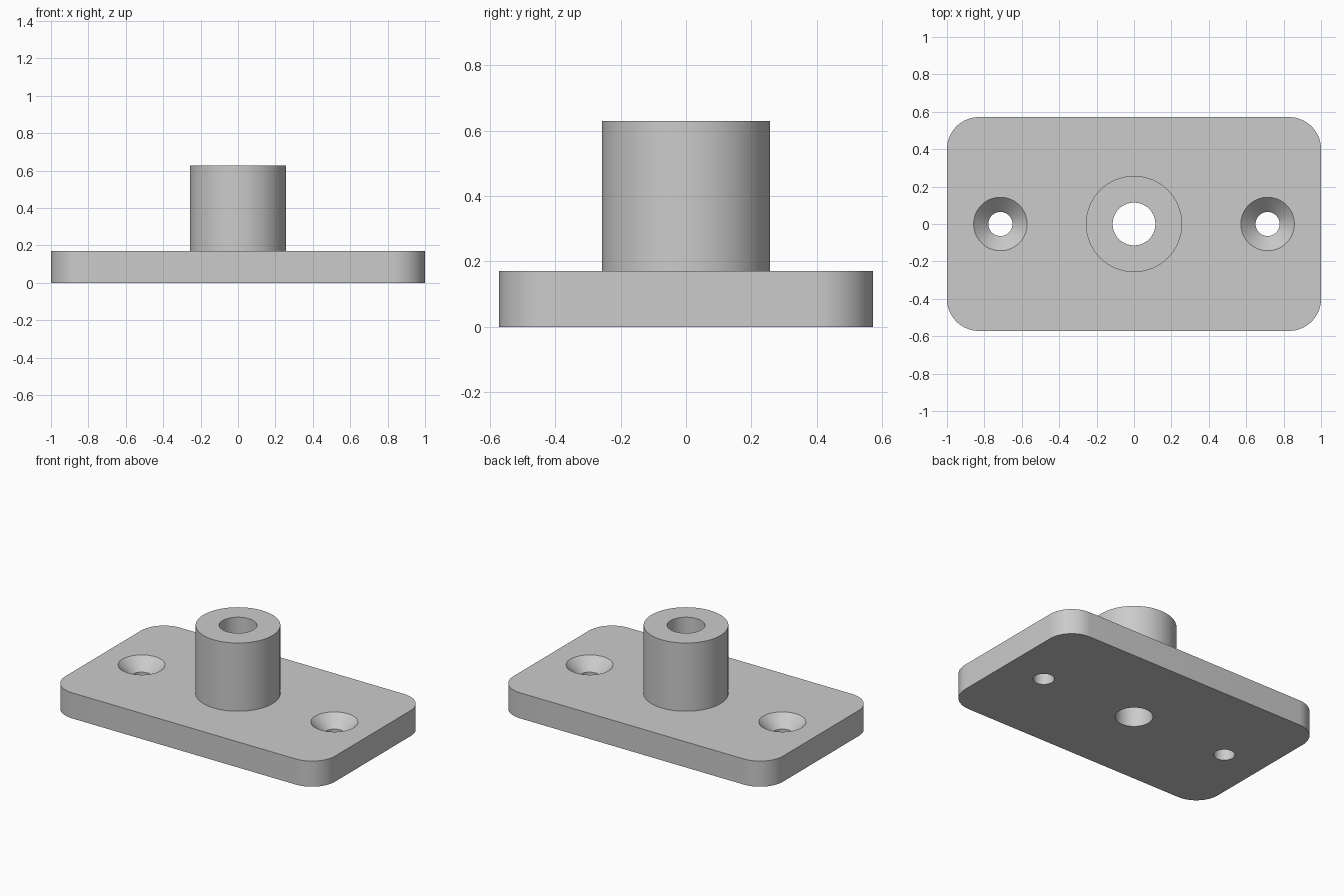
import bpy
import bmesh
from math import cos, sin, tau, radians
from mathutils import Vector

cube = bpy.data.objects.get("Cube")
if cube:
    bpy.data.objects.remove(cube, do_unlink=True)

# Main dimensions
U = 1 / 35
HALF_X, HALF_Y, THICK, CORNER = 1.0, 20 * U, 6 * U, 6 * U
BOSS_R, BORE_R, TOP = 9 * U, 4 * U, 22 * U
SCREW_X, SCREW_R, SINK_R = 25 * U, 2.25 * U, 5 * U
SEGMENTS = 96
EPS = 0.02

grey = bpy.data.materials.new("light_grey")
grey.use_nodes = True
colour = (0.6, 0.6, 0.6, 1)
grey.diffuse_color = colour
grey.node_tree.nodes["Principled BSDF"].inputs["Base Color"].default_value = colour


def make_object(name, bm):
    bmesh.ops.recalc_face_normals(bm, faces=bm.faces)
    mesh = bpy.data.meshes.new(name)
    bm.to_mesh(mesh)
    bm.free()
    mesh.materials.append(grey)
    obj = bpy.data.objects.new(name, mesh)
    bpy.context.collection.objects.link(obj)
    return obj


def lathe(name, profile, x=0, closed=False):
    """Revolve (radius, z) points about a vertical axis at x."""
    bm = bmesh.new()
    rings = [[bm.verts.new((x + r * cos(tau * i / SEGMENTS), r * sin(tau * i / SEGMENTS), z))
              for i in range(SEGMENTS)] for r, z in profile]
    for low, high in zip(rings, rings[1:]):
        for i in range(SEGMENTS):
            j = (i + 1) % SEGMENTS
            bm.faces.new((low[i], low[j], high[j], high[i]))
    if closed:
        bm.faces.new(rings[0])
        bm.faces.new(rings[-1])
    return make_object(name, bm)


def smooth(obj):
    bpy.ops.object.select_all(action="DESELECT")
    obj.select_set(True)
    bpy.context.view_layer.objects.active = obj
    bpy.ops.object.shade_smooth_by_angle(angle=radians(30))


# Rounded rectangular plate
bm = bmesh.new()
outline = []
steps = 16
for corner, (sx, sy) in enumerate([(1, 1), (-1, 1), (-1, -1), (1, -1)]):
    for k in range(steps + 1):
        a = tau / 4 * (corner + k / steps)
        outline.append(bm.verts.new((sx * (HALF_X - CORNER) + CORNER * cos(a),
                                     sy * (HALF_Y - CORNER) + CORNER * sin(a), 0)))
base = bm.faces.new(outline)
extruded = bmesh.ops.extrude_face_region(bm, geom=[base], use_keep_orig=True)
bmesh.ops.translate(bm, vec=Vector((0, 0, THICK)),
                    verts=[v for v in extruded["geom"] if isinstance(v, bmesh.types.BMVert)])
plate = make_object("mounting_plate", bm)

# Cut the central bore and the two countersunk screw holes
sink_z = THICK - (SINK_R - SCREW_R)
screw_profile = [(SCREW_R, -EPS), (SCREW_R, sink_z), (SINK_R + EPS, THICK + EPS)]
cutters = [lathe("bore_cutter", [(BORE_R, -EPS), (BORE_R, THICK + EPS)], closed=True)]
for side, x in (("left", SCREW_X), ("right", -SCREW_X)):
    cutters.append(lathe(side + "_screw_cutter", screw_profile, x, closed=True))

bpy.context.view_layer.objects.active = plate
for cutter in cutters:
    cutter.hide_render = True
    mod = plate.modifiers.new(cutter.name, "BOOLEAN")
    mod.operation = "DIFFERENCE"
    mod.solver = "EXACT"
    mod.object = cutter
    bpy.ops.object.modifier_apply(modifier=mod.name)
for cutter in cutters:
    bpy.data.objects.remove(cutter, do_unlink=True)
smooth(plate)

# Hollow boss standing on the plate, open where it joins
boss = lathe("boss", [(BORE_R, THICK), (BORE_R, TOP), (BOSS_R, TOP), (BOSS_R, THICK)])
smooth(boss)
